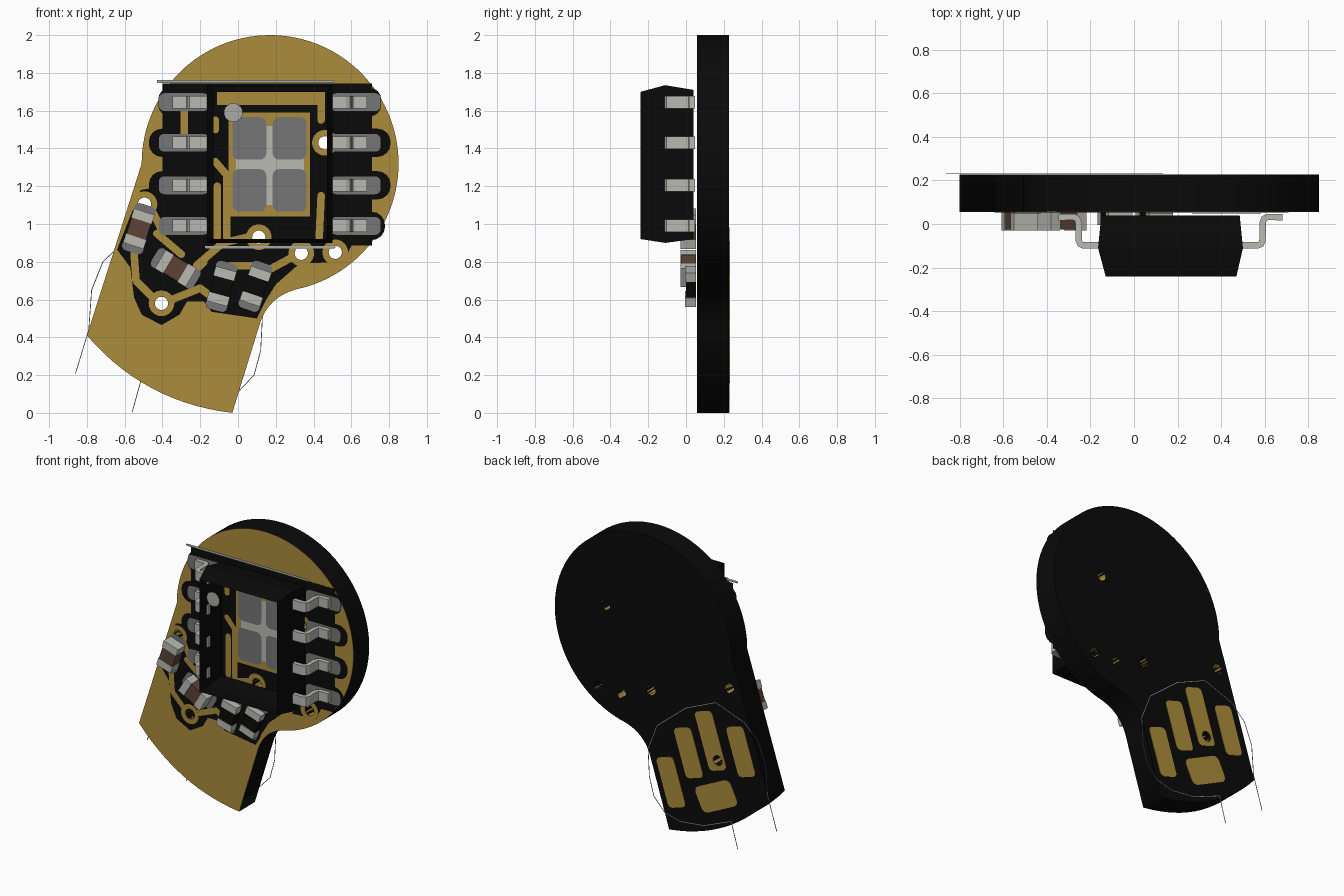
import bpy, bmesh
from math import sin, cos, pi, radians
from mathutils import Matrix, Vector

cube = bpy.data.objects.get("Cube")
if cube:
    bpy.data.objects.remove(cube, do_unlink=True)


def material(name, r, g, b):
    m = bpy.data.materials.new(name)
    m.use_nodes = True
    m.diffuse_color = (r, g, b, 1)
    m.node_tree.nodes["Principled BSDF"].inputs["Base Color"].default_value = (r, g, b, 1)
    return m


BLACK = material("black", .003, .003, .003)
GOLD = material("copper gold", .41, .265, .044)
SILVER = material("silver", .49, .49, .45)
GREY = material("solder grey", .18, .18, .18)
BROWN = material("brown", .11, .055, .037)
PRINT = material("print grey", .4, .4, .38)


# ---- 2D loops in (x, z), counter-clockwise from the front
def circle(c, r, n=24):
    return [(c[0] + r * cos(2 * pi * i / n), c[1] + r * sin(2 * pi * i / n)) for i in range(n)]


def rounded(c, w, h, r, angle=0):
    pts = []
    for k, (sx, sz) in enumerate([(1, 1), (-1, 1), (-1, -1), (1, -1)]):
        for i in range(5):
            a = pi / 2 * (k + i / 4)
            pts.append((sx * (w / 2 - r) + r * cos(a), sz * (h / 2 - r) + r * sin(a)))
    ca, sa = cos(radians(angle)), sin(radians(angle))
    return [(c[0] + x * ca - z * sa, c[1] + x * sa + z * ca) for x, z in pts]


def rect(x0, x1, z0, z1):
    return [(x0, z0), (x1, z0), (x1, z1), (x0, z1)]


def bezier(a, b, c, n=14):
    a, b, c = Vector(a), Vector(b), Vector(c)
    return [tuple(a.lerp(b, i / n).lerp(b.lerp(c, i / n), i / n)) for i in range(n + 1)]


def strokes(path, w):
    """One capsule per segment of a polyline."""
    out = []
    for p, q in zip(path, path[1:]):
        p, q = Vector(p), Vector(q)
        d = q - p
        n = Vector((-d.y, d.x)).normalized() * w / 2
        t = d.normalized() * w / 2
        arcs = [q + t * cos(a) + n * sin(a) for a in [pi * (i / 6 - .5) for i in range(7)]]
        arcs += [p - t * cos(a) - n * sin(a) for a in [pi * (i / 6 - .5) for i in range(7)]]
        out.append([tuple(v) for v in arcs])
    return out


# ---- object makers
def finish(name, bm, *mats):
    me = bpy.data.meshes.new(name)
    bm.to_mesh(me)
    bm.free()
    for m in mats:
        me.materials.append(m)
    ob = bpy.data.objects.new(name, me)
    bpy.context.collection.objects.link(ob)
    return ob


def flat(name, loops, y, mat):
    bm = bmesh.new()
    for loop in loops:
        bm.faces.new([bm.verts.new((x, y, z)) for x, z in loop])
    return finish(name, bm, mat)


def plate(name, loops, y0, y1, mat):
    """Filled outline; inner loops become holes."""
    cu = bpy.data.curves.new(name, "CURVE")
    cu.dimensions, cu.fill_mode, cu.extrude = "2D", "BOTH", (y1 - y0) / 2
    for loop in loops:
        sp = cu.splines.new("POLY")
        sp.points.add(len(loop) - 1)
        for p, (x, z) in zip(sp.points, loop):
            p.co = (x, z, 0, 1)
        sp.use_cyclic_u = True
    tmp = bpy.data.objects.new(name + "_outline", cu)
    bpy.context.collection.objects.link(tmp)
    me = bpy.data.meshes.new_from_object(tmp.evaluated_get(bpy.context.evaluated_depsgraph_get()))
    bpy.data.objects.remove(tmp, do_unlink=True)
    me.transform(Matrix.Translation((0, (y0 + y1) / 2, 0)) @ Matrix.Rotation(pi / 2, 4, "X"))
    me.materials.clear()
    me.materials.append(mat)
    ob = bpy.data.objects.new(name, me)
    bpy.context.collection.objects.link(ob)
    return ob


def sleeve(name, rings, mat):
    """Open tube through (loop, y) rings."""
    bm = bmesh.new()
    rows = [[bm.verts.new((x, y, z)) for x, z in loop] for loop, y in rings]
    for a, b in zip(rows, rows[1:]):
        for i in range(len(a)):
            j = (i + 1) % len(a)
            bm.faces.new((a[i], a[j], b[j], b[i]))
    return finish(name, bm, mat)


# ---- board with drilled holes and copper front
FRONT, BACK = .057, .228
holes = [(-.495, 1.105), (-.405, .58), (.335, .845), (.515, .85), (.11, .93), (.46, 1.43)]
drills = [circle(h, .035) for h in holes]
outline = [(.17 + .68 * cos(radians(a)), 1.32 + .68 * sin(radians(a))) for a in range(-72, 181, 3)]
outline += bezier((-.8, .41), (-.495, .055), (-.03, 0))
outline += bezier((.115, .47), (.165, .63), (.346, .663))
plate("board", [outline] + drills, FRONT, BACK, BLACK)
plate("front_copper", [outline] + drills, FRONT - .002, FRONT - .0005, GOLD)
for d in drills:
    sleeve("hole_lining", [([*d], FRONT), ([*d], BACK)], GOLD)

# ---- dark clearances in the copper
CX = .168
rows = [1.645, 1.43, 1.205, .99]
plate("chip_clearance", [rect(-.4, .71, .885, 1.745)] + drills[4:], .0525, .054, BLACK)
lower = [(-.515, 1.18), (-.64, .865), (-.57, .77), (-.55, .61), (-.51, .52), (-.405, .465),
         (-.31, .52), (-.27, .59), (-.18, .59), (-.14, .535), (.1, .5), (.15, .6), (.2, .68),
         (.325, .79), (.56, .8), (.6, .885), (-.4, .885), (-.4, 1.2)]
plate("lower_clearance", [lower] + drills[:4], .0525, .054, BLACK)
flat("pin_clearances", [rounded((CX, z), 2 * d, .15, .06) for z, d in zip(rows, (.59, .64, .64, .61))
                        if z > 1.5 or z < 0] +
     [rounded((CX + s * (d - .1), z), .2, .15, .07) for z, d in zip(rows, (.59, .64, .64, .61))
      for s in (-1, 1)], .0525, BLACK)

# ---- copper traces, rings and the bare centre pad
for h in holes:
    plate("hole_ring", [circle(h, .068), circle(h, .035)], .049, .0505, GOLD)
paths = [
    [(-.55, .84), (-.54, .7), (-.46, .62)],
    [(-.45, 1.06), (-.41, .98), (-.28, .98)],
    [(-.43, .95), (-.3, .84)],
    [(-.35, .6), (-.2, .66), (-.12, .6)],
    [(-.22, .78), (-.08, .9), (.05, .93)],
    [(-.28, .7), (-.18, .8)],
    [(-.04, .78), (.1, .78)],
    [(.28, .82), (.15, .75)],
    [(-.285, 1.6), (-.285, 1.46)],
    [(-.12, 1.55), (-.12, 1.5)],
    [(-.12, 1.33), (-.06, 1.26), (-.06, .93)],
    [(-.11, 1.2), (-.11, .93)],
    [(.44, 1.15), (.43, .93)],
    [(.44, 1.66), (.44, 1.55)],
]
traces = [s for p in paths for s in strokes(p, .04)]
traces += [rect(-.11, .46, 1.63, 1.7), rect(-.05, .38, 1.04, 1.59)]
flat("traces", traces, .0495, GOLD)
flat("centre_pad", [rect(-.01, .35, 1.1, 1.52)], .0465, SILVER)
flat("centre_solder", [rounded((x, z), .18, .225, .035) for x in (.06, .273) for z in (1.453, 1.178)],
     .044, GREY)

# ---- chip: open tapered case, marker dot and bent pins
sleeve("chip_case", [(rect(-.13, .47, .92, 1.7), -.24), (rect(-.165, .5, .9, 1.735), -.11),
                     (rect(-.15, .485, .92, 1.71), .04)], BLACK)
flat("chip_marker", [circle((-.025, 1.59), .05)], -.238, PRINT)
bend = [(.32, -.098), (.4, -.098), (.415, -.092), (.422, -.075), (.422, .005), (.429, .024),
        (.444, .032), (.514, .032)]
for side in (-1, 1):
    for z in rows:
        flat("pin_solder", [rounded((CX + side * .455, z), .265, .095, .03)], .046, GREY)
        bm = bmesh.new()
        pairs = [[bm.verts.new((CX + side * d, y, z + h)) for h in (-.033, .033)] for d, y in bend]
        for a, b in zip(pairs, pairs[1:]):
            bm.faces.new((a[0], b[0], b[1], a[1]) if side > 0 else (b[0], a[0], a[1], b[1]))
        pin = finish("pin", bm, SILVER)
        mod = pin.modifiers.new("thickness", "SOLIDIFY")
        mod.thickness, mod.offset = .03, 0


# ---- small two-ended parts
def small_part(name, c, angle, top, mat):
    bm = bmesh.new()
    turn = Matrix.Translation((c[0], 0, c[1])) @ Matrix.Rotation(-radians(angle), 4, "Y")
    for x, length, w, y, slot in [(0, .1, .108, top + .004, 0), (-.07, .05, .115, top, 1),
                                  (.07, .05, .115, top, 1)]:
        m = turn @ Matrix.Translation((x, (y + .052) / 2, 0)) @ Matrix.Diagonal((length, .052 - y, w, 1))
        for v in bmesh.ops.create_cube(bm, size=1, matrix=m)["verts"]:
            for f in v.link_faces:
                f.material_index = slot
    finish(name, bm, mat, SILVER)
    a = radians(angle)
    flat(name + "_solder", [rounded((c[0] + s * .088 * cos(a), c[1] + s * .088 * sin(a)),
                                    .085, .115, .025, angle) for s in (-1, 1)], .046, GREY)


small_part("upper_brown_part", (-.525, .975), 72, -.03, BROWN)
small_part("lower_brown_part", (-.33, .765), -31, -.03, BROWN)
small_part("left_black_part", (-.087, .67), 75, -.005, BLACK)
small_part("right_black_part", (.093, .67), 71, -.005, BLACK)

# ---- printed bars on the front
flat("top_bar", [rounded((.04, 1.755), .94, .016, .006)], .045, PRINT)
flat("bottom_bar", [rounded((.17, .878), .69, .013, .005)], .045, PRINT)

# ---- contact pads on the back
TILT = -17.6
for c in [(-.045, .333), (-.18, .574), (-.35, .703), (-.583, .689)]:
    loops = [rounded(c, .14, .4 if c[0] == -.35 else .34, .03, TILT)]
    if c[0] == -.35:
        loops.append(drills[1])
    plate("back_contact", loops, BACK + .0005, BACK + .003, GOLD)
plate("end_contact", [rounded((-.394, .328), .3, .18, .04, TILT - 8)], BACK + .0005, BACK + .003, GOLD)

# ---- hairline border around the contacts
border = [(-.86, .21), (-.79, .44), (-.775, .65), (-.715, .8), (-.61, .9), (-.39, .98), (-.16, .88),
          (.06, .7), (.13, .52), (.12, .33), (.085, .2), (0, .11), (-.12, .08), (-.3, .1),
          (-.51, .185), (-.56, .005)]
line = flat("back_border", strokes(border, .004), BACK + .002, PRINT)
mod = line.modifiers.new("thickness", "SOLIDIFY")
mod.thickness = .002
